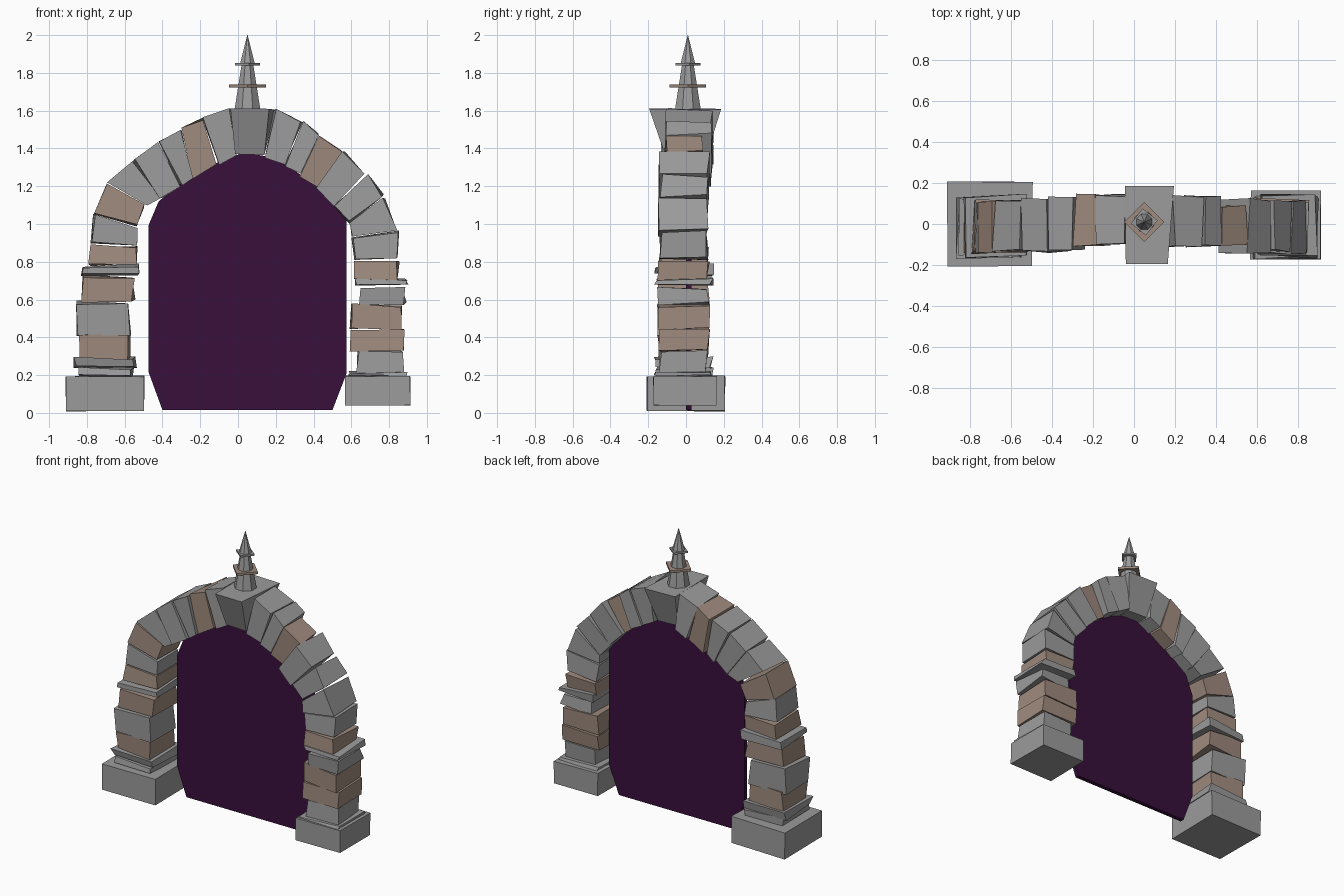
import bpy, bmesh, math, random
from mathutils import Vector

random.seed(7)


def material(name, r, g, b):
    m = bpy.data.materials.new(name)
    m.diffuse_color = (r, g, b, 1)
    return m


GREY = material("grey_stone", 0.33, 0.33, 0.33)
TAN = material("tan_stone", 0.35, 0.26, 0.21)
PURPLE = material("portal_purple", 0.04, 0.005, 0.045)


def make(name, verts, faces, mat):
    bm = bmesh.new()
    vs = [bm.verts.new(v) for v in verts]
    for f in faces:
        bm.faces.new([vs[i] for i in f])
    bmesh.ops.recalc_face_normals(bm, faces=bm.faces)
    me = bpy.data.meshes.new(name)
    bm.to_mesh(me)
    bm.free()
    me.materials.append(mat)
    ob = bpy.data.objects.new(name, me)
    bpy.context.collection.objects.link(ob)
    return ob


def prism(name, outline, y0, y1, mat, jitter=0.0):
    """Extrude an x-z outline along y, with optional rough-cut corners."""
    n = len(outline)
    verts = [Vector((x, y, z)) + Vector([random.uniform(-jitter, jitter) for _ in range(3)])
             for y in (y0, y1) for x, z in outline]
    faces = [range(n), range(n, 2 * n)]
    faces += [(i, (i + 1) % n, n + (i + 1) % n, n + i) for i in range(n)]
    return make(name, verts, faces, mat)


def lathe(name, profile, sides, mat, turn=0.0):
    """Stack of rings (radius, z) around the spire axis."""
    verts = [(0.05 + r * math.cos(turn + 2 * math.pi * i / sides),
              0.01 + r * math.sin(turn + 2 * math.pi * i / sides), z)
             for r, z in profile for i in range(sides)]
    k = len(profile)
    faces = [range(sides), range((k - 1) * sides, k * sides)]
    for j in range(k - 1):
        for i in range(sides):
            a, b = j * sides + i, j * sides + (i + 1) % sides
            faces.append((a, b, b + sides, a + sides))
    return make(name, verts, faces, mat)


# Plinths under both pillars
for side, x0, x1, z0, y0, y1 in (("left", -0.91, -0.495, 0.01, -0.205, 0.205),
                                 ("right", 0.57, 0.91, 0.04, -0.17, 0.163)):
    prism(side + "_plinth", [(x0, z0), (x1, z0), (x1, 0.195), (x0, 0.195)], y0, y1, GREY, 0.004)

# Pillar stones: bottom, top, left, right, tan?
left = [(0.19, 0.24, -0.85, -0.56, 0), (0.24, 0.29, -0.86, -0.545, 0),
        (0.28, 0.415, -0.835, -0.575, 1), (0.42, 0.583, -0.845, -0.575, 0),
        (0.595, 0.725, -0.83, -0.555, 1), (0.73, 0.78, -0.82, -0.535, 0),
        (0.785, 0.885, -0.785, -0.545, 1)]
right = [(0.19, 0.22, 0.59, 0.885, 0), (0.21, 0.325, 0.63, 0.87, 0),
         (0.335, 0.44, 0.59, 0.875, 1), (0.44, 0.57, 0.6, 0.875, 1),
         (0.575, 0.665, 0.65, 0.88, 0), (0.67, 0.712, 0.63, 0.895, 0),
         (0.71, 0.81, 0.62, 0.85, 1)]
for side, stones in (("left", left), ("right", right)):
    for i, (z0, z1, x0, x1, t) in enumerate(stones):
        d = 0.02 if z1 - z0 < 0.06 else 0
        prism(f"{side}_pillar_stone_{i}", [(x0, z0), (x1, z0), (x1, z1), (x0, z1)],
              -0.14 - d, 0.115 + d, TAN if t else GREY, 0.013)

# Arch stones lie between joints: outer x, outer z, inner x, inner z
left_joints = [(-0.78, 0.9, -0.54, 0.88), (-0.76, 1.055, -0.535, 0.985),
               (-0.69, 1.22, -0.49, 1.1), (-0.55, 1.335, -0.41, 1.135),
               (-0.425, 1.43, -0.305, 1.205), (-0.295, 1.505, -0.24, 1.24),
               (-0.185, 1.555, -0.11, 1.32), (-0.035, 1.615, -0.01, 1.37)]
right_joints = [(0.19, 1.605, 0.14, 1.36), (0.34, 1.54, 0.245, 1.315),
                (0.43, 1.475, 0.33, 1.26), (0.555, 1.38, 0.415, 1.195),
                (0.68, 1.26, 0.505, 1.095), (0.77, 1.145, 0.59, 1.005),
                (0.845, 0.965, 0.605, 0.935), (0.85, 0.815, 0.62, 0.805)]
y_left = [(-0.14, 0.11), (-0.135, 0.11), (-0.125, 0.12), (-0.135, 0.12),
          (-0.12, 0.13), (-0.105, 0.14), (-0.1, 0.14)]
y_right = [(-0.11, 0.135), (-0.11, 0.14), (-0.1, 0.09), (-0.14, 0.12),
           (-0.13, 0.115), (-0.14, 0.11), (-0.135, 0.11)]
for side, joints, depths, tans in (("left", left_joints, y_left, (1, 5)),
                                   ("right", right_joints, y_right, (2,))):
    for i, (a, b) in enumerate(zip(joints, joints[1:])):
        f = 0.035  # mortar gap
        p = [u + (v - u) * f for u, v in zip(a, b)]
        q = [v + (u - v) * f for u, v in zip(a, b)]
        prism(f"{side}_arch_stone_{i}", [p[:2], q[:2], q[2:], p[2:]],
              *depths[i], TAN if i in tans else GREY, 0.009)

# Keystone, flaring outwards to the top
make("keystone", [(-0.015, -0.11, 1.37), (0.14, -0.11, 1.365), (0.14, 0.11, 1.365), (-0.015, 0.11, 1.37),
                  (-0.04, -0.195, 1.612), (0.165, -0.195, 1.61), (0.195, 0.185, 1.605), (-0.045, 0.185, 1.61)],
     [(0, 1, 2, 3), (4, 5, 6, 7), (0, 1, 5, 4), (1, 2, 6, 5), (2, 3, 7, 6), (3, 0, 4, 7)], GREY)

# Spire with two diamond collars
lathe("spire", [(0.075, 1.60), (0.034, 1.84), (0.044, 1.841), (0.001, 2.0)], 8, GREY, math.pi / 8)
lathe("lower_collar", [(0.097, 1.722), (0.097, 1.738)], 4, TAN)
lathe("upper_collar", [(0.066, 1.84), (0.066, 1.853)], 4, GREY, 0.12)

# Portal sheet filling the opening
prism("portal", [(-0.4, 0.015), (0.5, 0.015), (0.575, 0.21), (0.575, 1.02), (0.42, 1.195),
                 (0.25, 1.32), (0.14, 1.36), (0.03, 1.378), (-0.1, 1.33), (-0.3, 1.22),
                 (-0.42, 1.12), (-0.475, 0.99), (-0.475, 0.22)], 0.0, 0.03, PURPLE)
